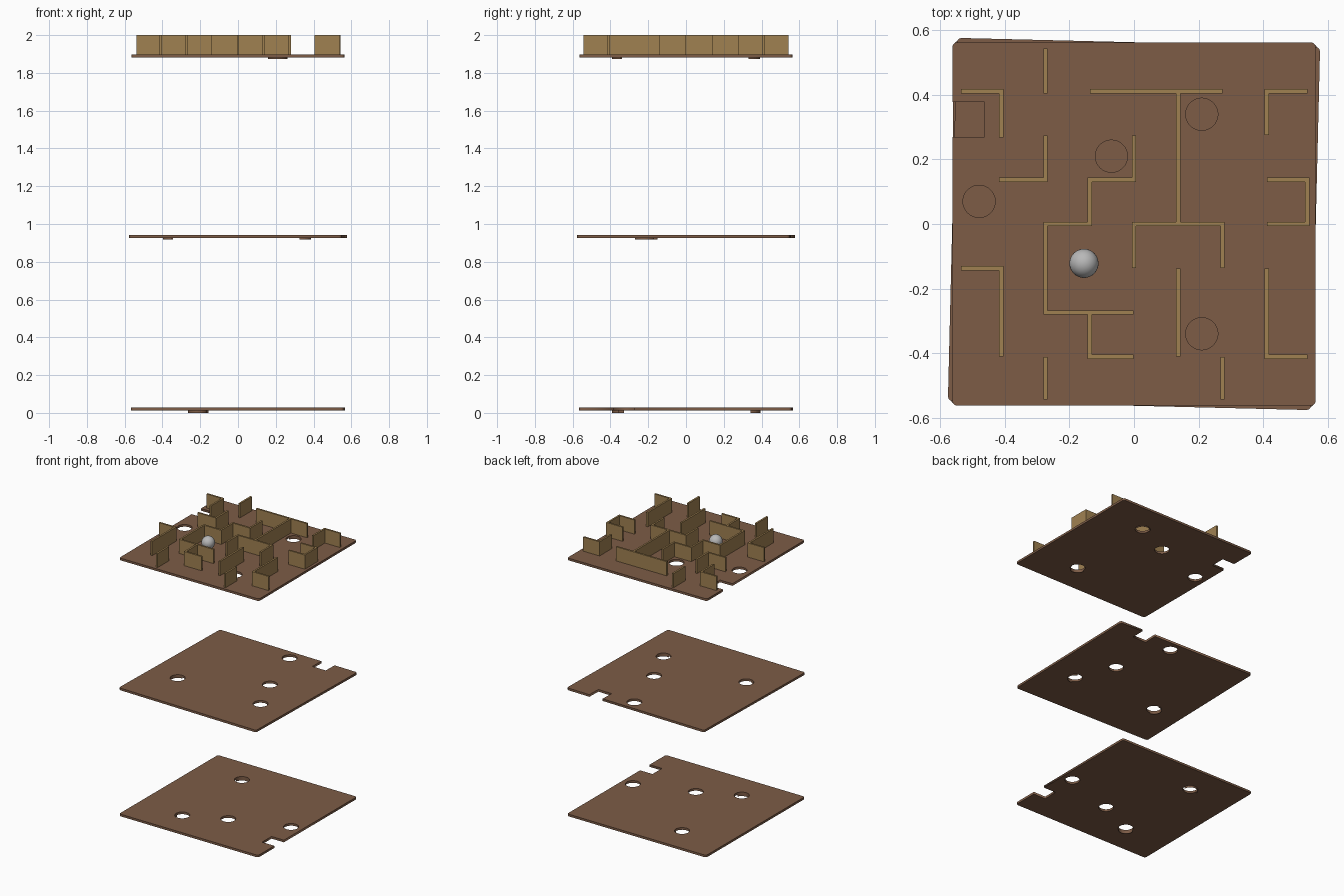
import bpy, bmesh, math
from mathutils import Vector, Matrix

if "Cube" in bpy.data.objects:
    bpy.data.objects.remove(bpy.data.objects["Cube"])


def material(name, rgb):
    m = bpy.data.materials.new(name)
    m.diffuse_color = (*rgb, 1)
    m.use_nodes = True
    m.node_tree.nodes["Principled BSDF"].inputs["Base Color"].default_value = m.diffuse_color
    return m


BROWN = material("brown wood", (0.205, 0.107, 0.062))
TAN = material("tan wood", (0.352, 0.220, 0.083))
STEEL = material("grey steel", (0.48, 0.48, 0.48))

HALF = 0.563       # half width of a board
THICK = 0.016      # board thickness
HOLE_R = 0.05
HOLES = [(-0.48, 0.07), (-0.07, 0.21), (0.21, 0.34), (0.21, -0.34)]


def circle(cx, cy, r, start=0, sweep=360, n=32):
    return [(cx + r * math.cos(math.radians(start + sweep * i / n)),
             cy + r * math.sin(math.radians(start + sweep * i / n))) for i in range(n)]


def board_outline():
    # rounded square with a rectangular notch in the left edge
    r, c = 0.015, HALF - 0.015
    pts = []
    for sx, sy, a in ((1, 1, 0), (-1, 1, 90), (-1, -1, 180), (1, -1, 270)):
        for k in range(4):
            t = math.radians(a + 30 * k)
            pts.append((sx * c + r * math.cos(t), sy * c + r * math.sin(t)))
        if a == 90:
            pts += [(-HALF, 0.378), (-0.463, 0.378), (-0.463, 0.269), (-HALF, 0.269)]
    return pts


def make_board(name, bottom, turn):
    cu = bpy.data.curves.new(name + "_outline", 'CURVE')
    cu.dimensions = '2D'
    cu.fill_mode = 'BOTH'
    cu.extrude = THICK / 2
    for pts in [board_outline()] + [circle(x, y, HOLE_R) for x, y in HOLES]:
        sp = cu.splines.new('POLY')
        sp.points.add(len(pts) - 1)
        for p, co in zip(sp.points, pts):
            p.co = (co[0], co[1], 0, 1)
        sp.use_cyclic_u = True
    tmp = bpy.data.objects.new(name + "_tmp", cu)
    bpy.context.collection.objects.link(tmp)
    deps = bpy.context.evaluated_depsgraph_get()
    me = bpy.data.meshes.new_from_object(tmp.evaluated_get(deps))
    bpy.data.objects.remove(tmp)
    me.name = name
    me.transform(Matrix.Rotation(math.radians(turn), 4, 'Z'))
    me.materials.clear()
    me.materials.append(BROWN)
    ob = bpy.data.objects.new(name, me)
    ob.location.z = bottom + THICK / 2
    bpy.context.collection.objects.link(ob)


def add_ribbon(bm, path, width, z0, z1):
    # upright strip that follows a path, with mitred corners
    P = [Vector(p) for p in path]
    rows = []
    for i, p in enumerate(P):
        dirs = []
        if i > 0:
            dirs.append((p - P[i - 1]).normalized())
        if i < len(P) - 1:
            dirs.append((P[i + 1] - p).normalized())
        ns = [Vector((-d.y, d.x)) for d in dirs]
        m = ns[0] if len(ns) == 1 else (ns[0] + ns[1]) / (1 + ns[0].dot(ns[1]))
        if len(ns) == 1 and width > 0.005:      # square end cap
            p = p + dirs[0] * (width / 2 if i else -width / 2)
        a, b = p + m * width / 2, p - m * width / 2
        rows.append([bm.verts.new((q.x, q.y, z)) for q, z in
                     ((a, z0), (b, z0), (b, z1), (a, z1))])
    for r, s in zip(rows, rows[1:]):
        for k in range(4):
            bm.faces.new((r[k], r[(k + 1) % 4], s[(k + 1) % 4], s[k]))
    bm.faces.new(rows[0])
    bm.faces.new(rows[-1])


def finish(bm, name, mat, turn=0):
    bmesh.ops.recalc_face_normals(bm, faces=bm.faces[:])
    me = bpy.data.meshes.new(name)
    bm.to_mesh(me)
    bm.free()
    me.transform(Matrix.Rotation(math.radians(turn), 4, 'Z'))
    me.materials.append(mat)
    ob = bpy.data.objects.new(name, me)
    bpy.context.collection.objects.link(ob)
    return ob


# three stacked boards, each turned a quarter further, with hanging lips at two holes
for name, z, turn, drop in (("top_board", 1.881, 0, 0.008),
                            ("middle_board", 0.926, -91.4, 0.008),
                            ("bottom_board", 0.013, -180.4, 0.013)):
    make_board(name, z, turn)
    bm = bmesh.new()
    for (x, y), start, sweep in ((HOLES[2], -10, 180), (HOLES[3], 180, 185)):
        add_ribbon(bm, circle(x, y, HOLE_R + 0.001, start, sweep, 16), 0.002,
                   z - drop, z + 0.004)
    finish(bm, name + "_hole_lips", BROWN, turn)

# maze walls on the top board, in grid steps
PITCH, E = 0.137, 3.92
WALLS = [
    [(-2, 3), (-2, E)],
    [(-3.87, 3), (-3, 3), (-3, 2)],
    [(-0.95, 3), (1.95, 3)],
    [(1, 2.9), (1, 0)],
    [(E - 0.04, 3), (3, 3), (3, 2.06)],
    [(-3, 1), (-2, 1), (-2, 1.95)],
    [(0, 1.95), (0, 1), (-1, 1), (-1, 0), (-2, 0), (-2, -2), (-0.06, -2)],
    [(-1, -2), (-1, -3), (-0.06, -3)],
    [(0, -0.95), (0, 0), (2, 0), (2, -0.95)],
    [(3.06, 1), (E, 1), (E, 0), (3.06, 0)],
    [(1, -1.05), (1, -2.95)],
    [(3, -1.05), (3, -3), (E - 0.04, -3)],
    [(-3.87, -1), (-3, -1), (-3, -2.95)],
    [(-2, -3.06), (-2, -E)],
    [(2, -3.06), (2, -E)],
]
bm = bmesh.new()
for path in WALLS:
    add_ribbon(bm, [(x * PITCH, y * PITCH) for x, y in path], 0.013, 1.885, 2.0)
finish(bm, "maze_walls", TAN)

# ball
bm = bmesh.new()
bmesh.ops.create_uvsphere(bm, u_segments=32, v_segments=16, radius=0.045)
ball = finish(bm, "ball", STEEL)
ball.location = (-0.155, -0.122, 1.95)
for p in ball.data.polygons:
    p.use_smooth = True
